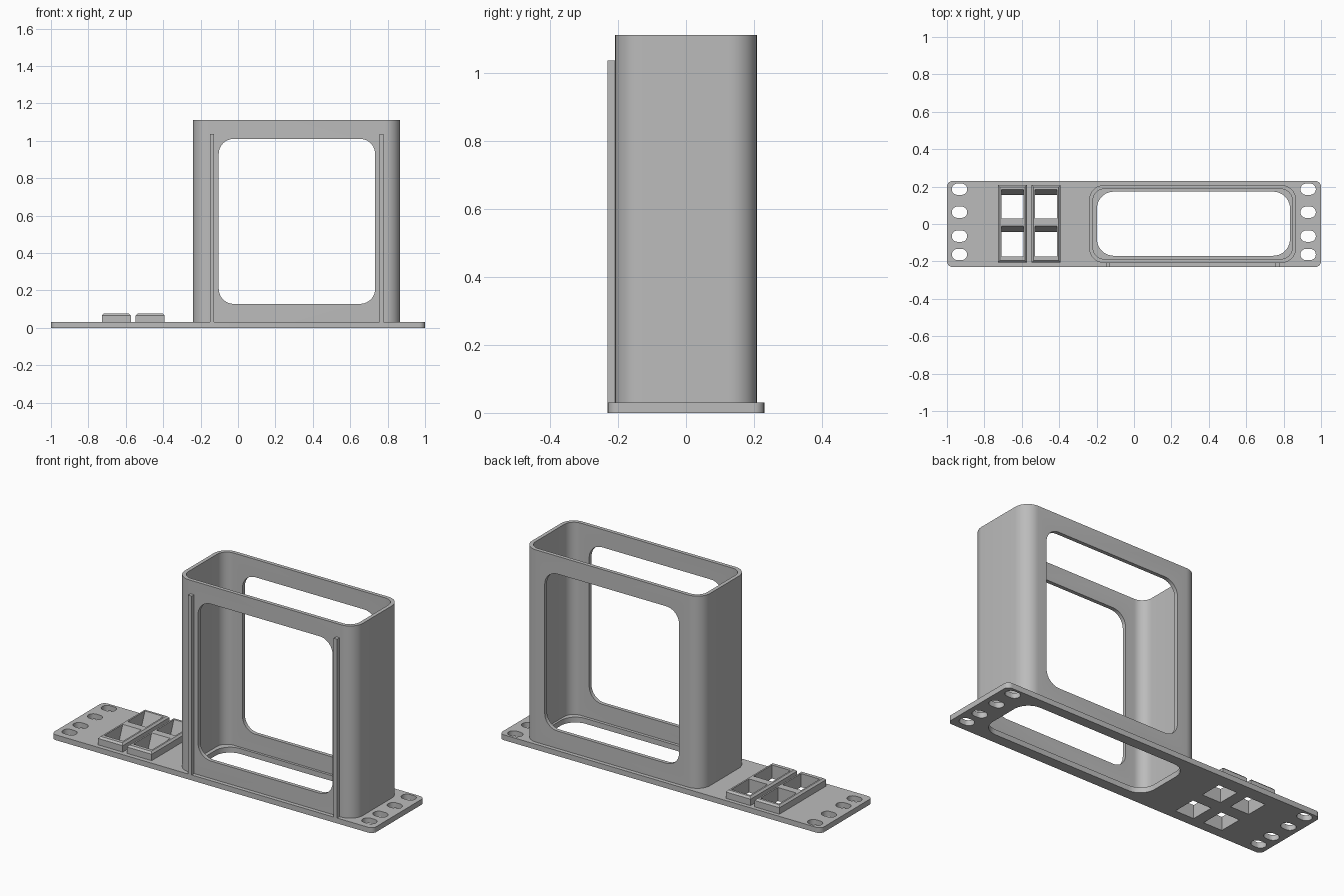
import bpy, bmesh
from math import pi, cos, sin

if "Cube" in bpy.data.objects:
    bpy.data.objects.remove(bpy.data.objects["Cube"], do_unlink=True)

grey = bpy.data.materials.new("matte grey")
grey.use_nodes = True
color = (0.5, 0.5, 0.5, 1)
grey.diffuse_color = color
grey.node_tree.nodes["Principled BSDF"].inputs["Base Color"].default_value = color


def rounded(a0, a1, b0, b1, r, steps=10):
    """Outline of a rounded rectangle."""
    corners = [(a1 - r, b1 - r), (a0 + r, b1 - r), (a0 + r, b0 + r), (a1 - r, b0 + r)]
    pts = []
    for k, (a, b) in enumerate(corners):
        for i in range(steps + 1):
            t = pi / 2 * (k + i / steps)
            p = (a + r * cos(t), b + r * sin(t))
            if not pts or abs(p[0] - pts[-1][0]) + abs(p[1] - pts[-1][1]) > 1e-5:
                pts.append(p)
    return pts


def prism(name, outline, axis, lo, hi):
    """Extrude an outline along an axis; outline uses the other two axes in order."""
    def place(p, h):
        v = list(p)
        v.insert("xyz".index(axis), h)
        return v
    bm = bmesh.new()
    base = bm.faces.new([bm.verts.new(place(p, lo)) for p in outline])
    top = bmesh.ops.extrude_face_region(bm, geom=[base])["geom"]
    for v in top:
        if isinstance(v, bmesh.types.BMVert):
            v.co["xyz".index(axis)] = hi
    bmesh.ops.remove_doubles(bm, verts=bm.verts, dist=1e-6)
    bmesh.ops.recalc_face_normals(bm, faces=bm.faces)
    mesh = bpy.data.meshes.new(name)
    bm.to_mesh(mesh)
    bm.free()
    mesh.materials.append(grey)
    obj = bpy.data.objects.new(name, mesh)
    bpy.context.collection.objects.link(obj)
    return obj


def box(name, x0, x1, y0, y1, z0, z1):
    return prism(name, [(x0, y0), (x1, y0), (x1, y1), (x0, y1)], "z", z0, z1)


def cut(obj, cutters):
    """Subtract the cutters and remove them."""
    for c in cutters:
        m = obj.modifiers.new("cut", "BOOLEAN")
        m.operation, m.solver, m.object = "DIFFERENCE", "EXACT", c
    bpy.context.view_layer.update()
    graph = bpy.context.evaluated_depsgraph_get()
    mesh = bpy.data.meshes.new_from_object(obj.evaluated_get(graph))
    obj.modifiers.clear()
    obj.data = mesh
    for c in cutters:
        bpy.data.objects.remove(c, do_unlink=True)


def smooth(obj):
    bpy.ops.object.select_all(action="DESELECT")
    obj.select_set(True)
    bpy.context.view_layer.objects.active = obj
    bpy.ops.object.shade_smooth_by_angle(angle=pi / 6)


PLATE = 0.03
sockets = [(-0.727, -0.573), (-0.547, -0.393)]
openings = [(0.03, 0.155), (-0.175, -0.042)]


def socket_cutters(x0, x1):
    """Openings with a sloping back wall."""
    def slope(y1, z):
        return y1 + 0.03 * z / 0.075
    return [prism("socket_cutter",
                  [(y0, -0.1), (slope(y1, 0), -0.1), (y1, 0), (slope(y1, 0.12), 0.12), (y0, 0.12)],
                  "x", x0 + 0.019, x1 - 0.019) for y0, y1 in openings]


# Base plate with mounting slots, compartment floor opening and socket openings
plate = prism("base_plate", rounded(-1, 1, -0.23, 0.23, 0.03), "z", 0, PLATE)
cutters = [prism("floor_cutter", rounded(-0.198, 0.834, -0.17, 0.173, 0.09), "z", -0.1, 0.1)]
for x in (-0.933, 0.931):
    for y in (0.186, 0.063, -0.065, -0.163):
        cutters.append(prism("slot_cutter",
                             rounded(x - 0.041, x + 0.041, y - 0.03, y + 0.03, 0.0299), "z", -0.1, 0.1))
for s in sockets:
    cutters += socket_cutters(*s)
cut(plate, cutters)
smooth(plate)

# Upright sleeve, open at the top, with a large window front and back
sleeve = prism("upright_sleeve", rounded(-0.24, 0.867, -0.208, 0.208, 0.08), "z", PLATE, 1.11)
cut(sleeve, [
    prism("cavity_cutter", rounded(-0.219, 0.846, -0.187, 0.187, 0.06), "z", -0.1, 1.3),
    prism("window_cutter", rounded(-0.103, 0.733, 0.128, 1.01, 0.08), "y", -0.5, 0.5)])
smooth(sleeve)

# Thin vertical ribs on the front
for side, x in (("right", -0.138), ("left", 0.767)):
    box(side + "_front_rib", x - 0.011, x + 0.011, -0.23, -0.205, PLATE, 1.035)

# Raised socket frames with a chamfered rim
for i, (x0, x1) in enumerate(sockets):
    frame = box("socket_frame_%d" % (i + 1), x0, x1, -0.205, 0.208, PLATE, 0.076)
    bm = bmesh.new()
    bm.from_mesh(frame.data)
    rim = [e for e in bm.edges if all(v.co.z > 0.07 for v in e.verts)]
    bmesh.ops.bevel(bm, geom=rim, offset=0.01, segments=1, affect="EDGES")
    bm.to_mesh(frame.data)
    bm.free()
    cut(frame, socket_cutters(x0, x1))
